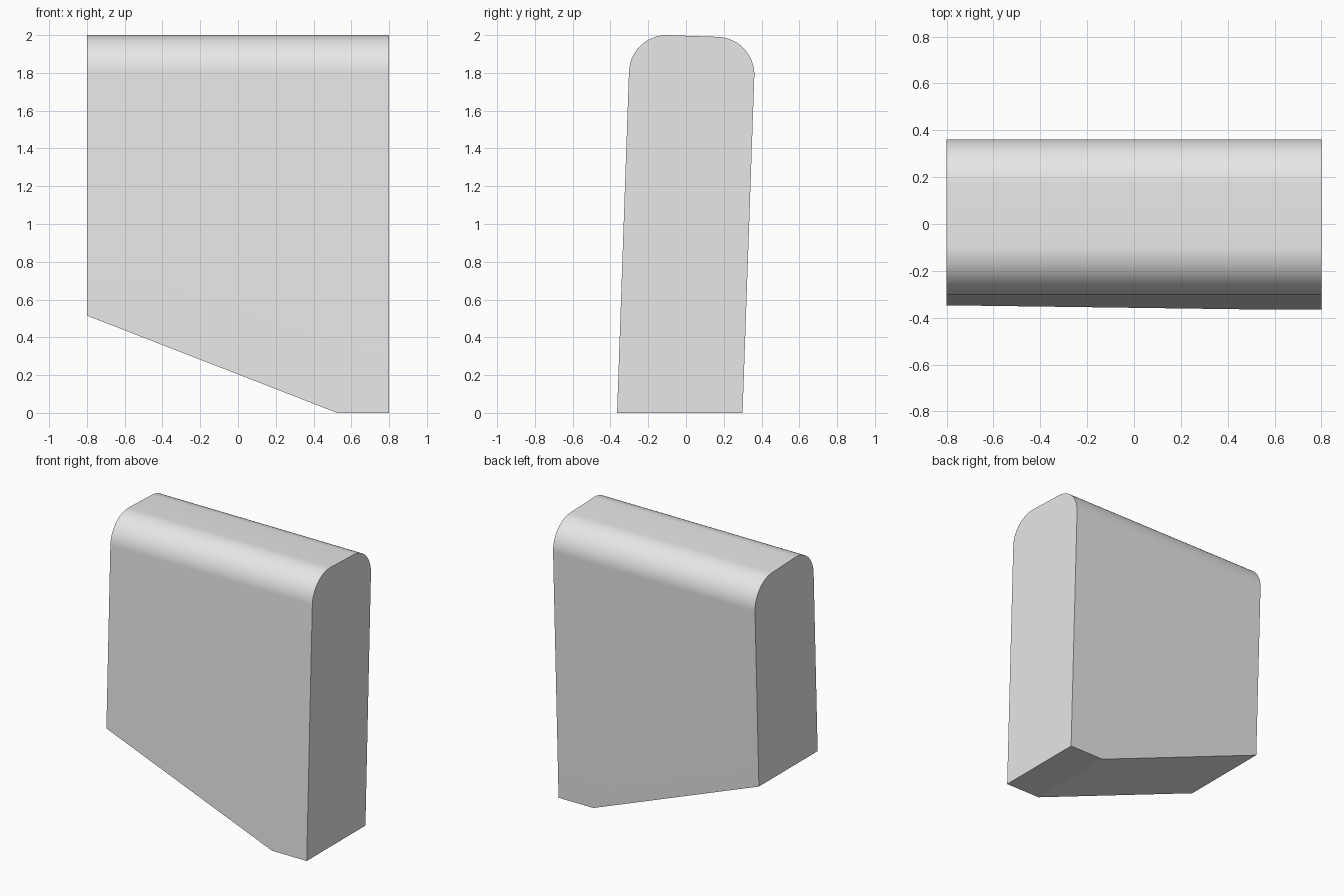
import bpy, bmesh
from math import sin, cos, tan, radians

cube = bpy.data.objects.get("Cube")
if cube:
    bpy.data.objects.remove(cube, do_unlink=True)

HALF_LEN = 0.8      # half length along x
LEAN = radians(2)   # backward lean of the slab
RADIUS = 0.2        # rounded top corners
STEPS = 24

grey = bpy.data.materials.new("light_grey")
grey.use_nodes = True
grey.diffuse_color = (0.8, 0.8, 0.8, 1)
grey.node_tree.nodes["Principled BSDF"].inputs["Base Color"].default_value = (0.8, 0.8, 0.8, 1)


def arc(cy, cz, start, end):
    """Points of a corner arc, angles in the slab's leaning frame."""
    angles = [radians(start + (end - start) * i / STEPS) - LEAN for i in range(STEPS + 1)]
    return [(cy + RADIUS * cos(a), cz + RADIUS * sin(a)) for a in angles]


# Leaning side profile: flat base, straight sides, rounded top
front_c = (-0.102, 2 - RADIUS)
span = 0.264
back_c = (front_c[0] + span * cos(LEAN), front_c[1] - span * sin(LEAN))
back_arc = arc(*back_c, 0, 90)
front_arc = arc(*front_c, 90, 180)


def foot(point):
    """Follow a leaning side down to the base."""
    return (point[0] - point[1] * tan(LEAN), 0)


profile = [foot(front_arc[-1]), foot(back_arc[0])] + back_arc + front_arc

# Extrude the profile along x
bm = bmesh.new()
end_face = bm.faces.new([bm.verts.new((-HALF_LEN, y, z)) for y, z in profile])
extruded = bmesh.ops.extrude_face_region(bm, geom=[end_face])
moved = [v for v in extruded["geom"] if isinstance(v, bmesh.types.BMVert)]
bmesh.ops.translate(bm, verts=moved, vec=(2 * HALF_LEN, 0, 0))

# Slanted cut under the right end
cut = bmesh.ops.bisect_plane(
    bm, geom=bm.verts[:] + bm.edges[:] + bm.faces[:],
    plane_co=(-HALF_LEN, 0, 0.515), plane_no=(-0.515, 0, -1.325), clear_outer=True)
rim = [e for e in cut["geom_cut"] if isinstance(e, bmesh.types.BMEdge)]
bmesh.ops.contextual_create(bm, geom=rim)
bmesh.ops.recalc_face_normals(bm, faces=bm.faces[:])

mesh = bpy.data.meshes.new("rounded_slab")
bm.to_mesh(mesh)
bm.free()
mesh.materials.append(grey)
slab = bpy.data.objects.new("rounded_slab", mesh)
bpy.context.collection.objects.link(slab)

# Smooth the rounded top, keep the other edges sharp
bpy.ops.object.select_all(action='DESELECT')
slab.select_set(True)
bpy.context.view_layer.objects.active = slab
bpy.ops.object.shade_smooth_by_angle(angle=radians(20))
